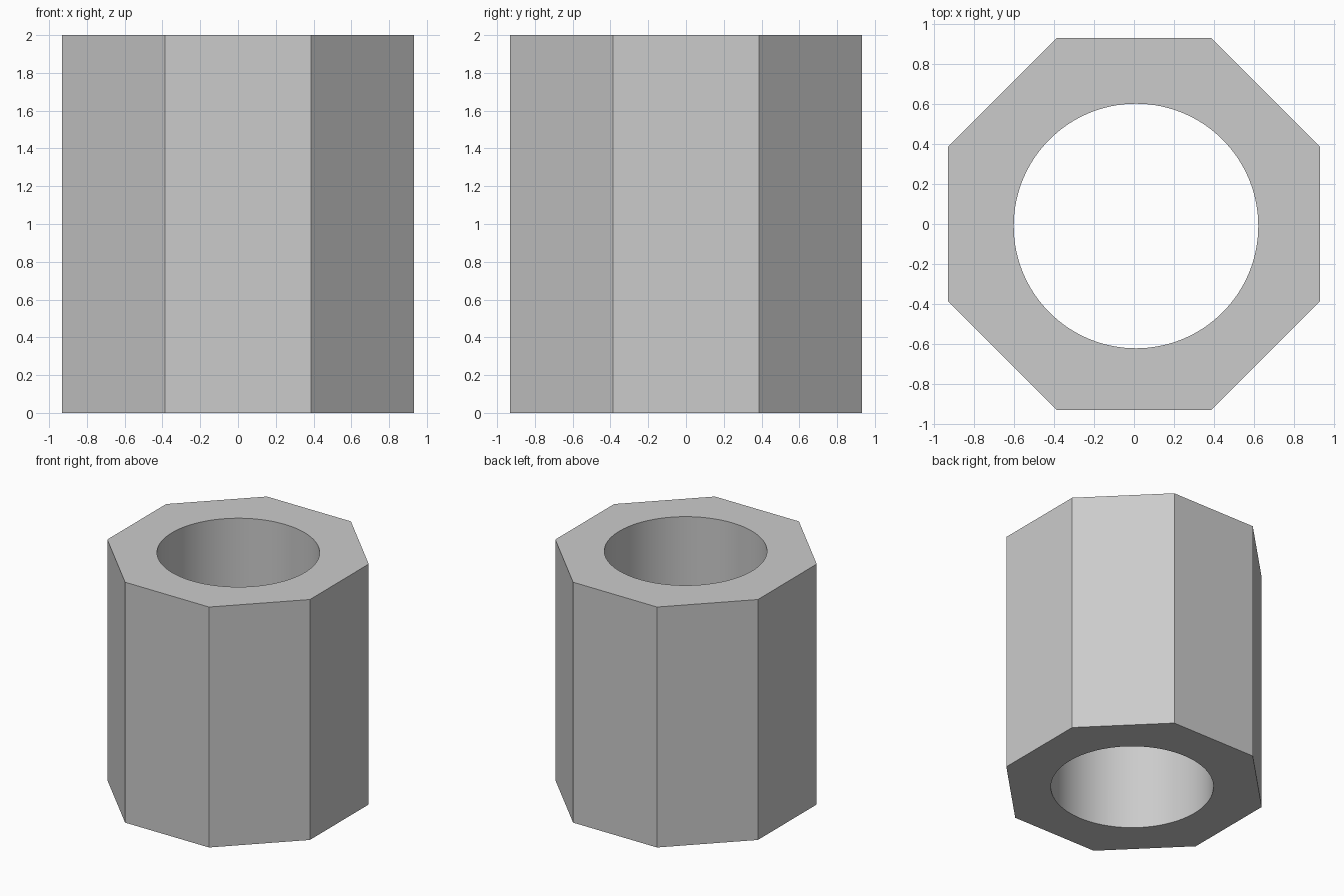
import bpy
import math

if "Cube" in bpy.data.objects:
    bpy.data.objects.remove(bpy.data.objects["Cube"])

HEIGHT = 2.0
APOTHEM = 0.9325      # centre to flat side
BORE_RADIUS = 0.613

# Octagonal sleeve with flats facing the axes
bpy.ops.mesh.primitive_cylinder_add(
    vertices=8, radius=APOTHEM / math.cos(math.pi / 8), depth=HEIGHT,
    location=(0, 0, HEIGHT / 2), rotation=(0, 0, math.pi / 8))
sleeve = bpy.context.object
sleeve.name = "octagonal_sleeve"
bpy.ops.object.transform_apply(location=True, rotation=True, scale=True)

# Round bore, very slightly off centre
bpy.ops.mesh.primitive_cylinder_add(
    vertices=128, radius=BORE_RADIUS, depth=HEIGHT + 1,
    location=(0.01, -0.01, HEIGHT / 2))
cutter = bpy.context.object
cutter.name = "bore_cutter"

# Cut the bore through the sleeve
cut = sleeve.modifiers.new("bore", 'BOOLEAN')
cut.operation = 'DIFFERENCE'
cut.solver = 'EXACT'
cut.object = cutter
bpy.context.view_layer.objects.active = sleeve
bpy.ops.object.modifier_apply(modifier=cut.name)
bpy.data.objects.remove(cutter, do_unlink=True)

# Smooth bore wall, crisp outer edges
bpy.ops.object.select_all(action='DESELECT')
sleeve.select_set(True)
bpy.context.view_layer.objects.active = sleeve
bpy.ops.object.shade_smooth_by_angle(angle=math.radians(30))
